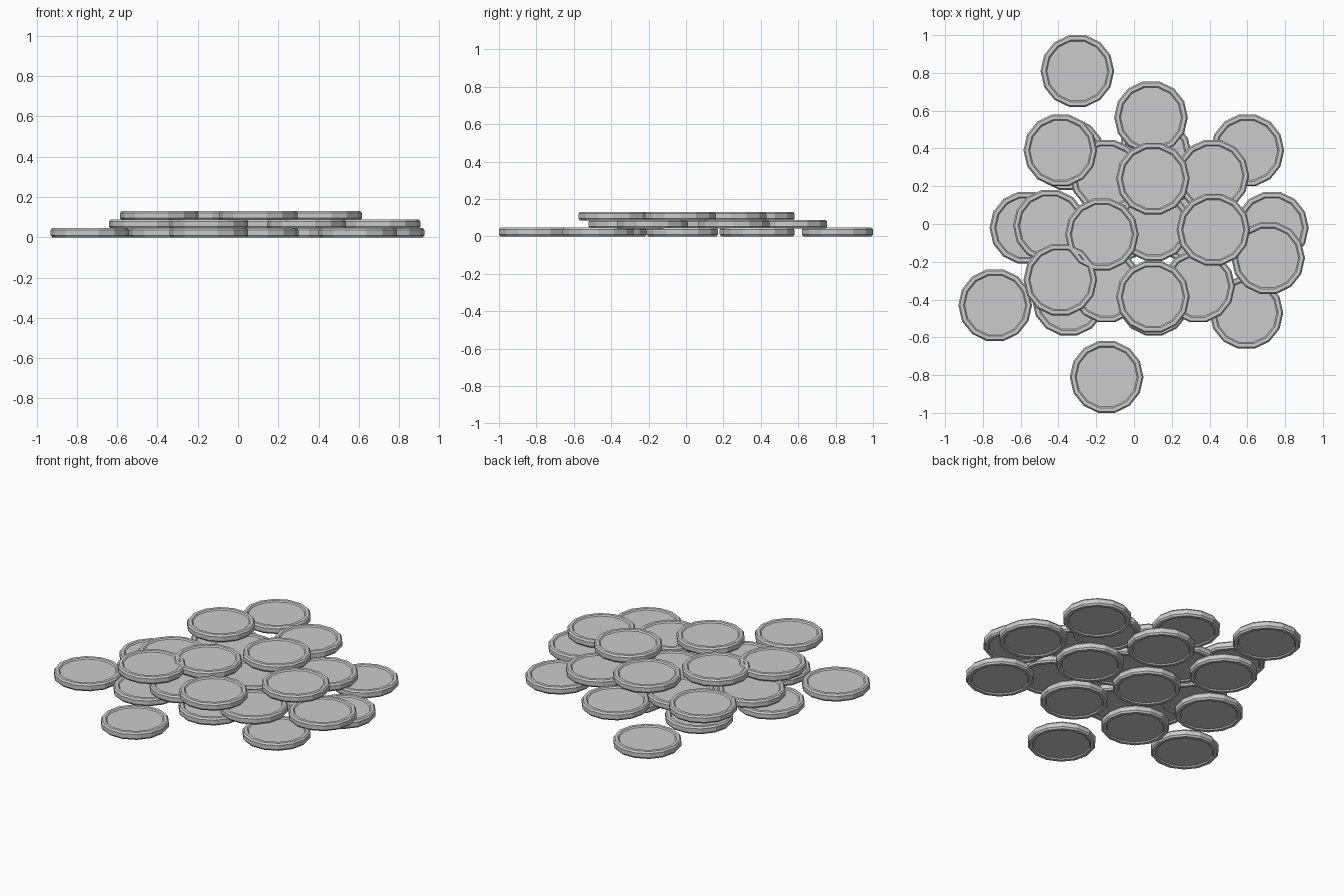
import bpy, bmesh, math

if "Cube" in bpy.data.objects:
    bpy.data.objects.remove(bpy.data.objects["Cube"])

SIDES = 14
H = 0.046        # coin thickness
STEP = 0.0425    # layer spacing

# Half profile (radius, height) from outer wall up over the rim into the recess
UPPER = [(0.195, H - 0.010), (0.187, H), (0.168, H), (0.161, H - 0.007)]
PROFILE = [(r, H - z) for r, z in reversed(UPPER)] + UPPER


def coin_mesh():
    bm = bmesh.new()
    rings = []
    for r, z in PROFILE:
        rings.append([bm.verts.new((r * math.cos(2 * math.pi * i / SIDES),
                                    r * math.sin(2 * math.pi * i / SIDES), z))
                      for i in range(SIDES)])
    for a, b in zip(rings, rings[1:]):
        for i in range(SIDES):
            j = (i + 1) % SIDES
            bm.faces.new((a[i], a[j], b[j], b[i]))
    bm.faces.new(rings[0][::-1])   # bottom recess
    bm.faces.new(rings[-1])        # top recess
    bmesh.ops.recalc_face_normals(bm, faces=bm.faces)
    mesh = bpy.data.meshes.new("coin")
    bm.to_mesh(mesh)
    bm.free()
    return mesh


# Coin centres for each layer of the pile
LAYERS = {
    "bottom": [(-0.30, 0.81), (-0.35, 0.37), (0.11, 0.37), (0.60, 0.39),
               (-0.57, -0.02), (-0.11, -0.02), (0.31, -0.02), (0.73, -0.02),
               (-0.345, -0.40), (0.105, -0.40), (0.595, -0.47),
               (-0.735, -0.43), (-0.145, -0.81)],
    "middle": [(0.09, 0.565), (-0.145, 0.255), (0.415, 0.255), (-0.445, -0.01),
               (0.105, -0.005), (0.71, -0.18), (-0.145, -0.33), (0.34, -0.33)],
    "top": [(-0.39, 0.39), (0.10, 0.24), (-0.17, -0.055), (0.42, -0.03),
            (-0.39, -0.295), (0.10, -0.385)],
}

mesh = coin_mesh()
for level, (name, centres) in enumerate(LAYERS.items()):
    for k, (x, y) in enumerate(centres, 1):
        coin = bpy.data.objects.new(f"{name}_coin_{k}", mesh)
        coin.location = (x, y, level * STEP)
        bpy.context.collection.objects.link(coin)
